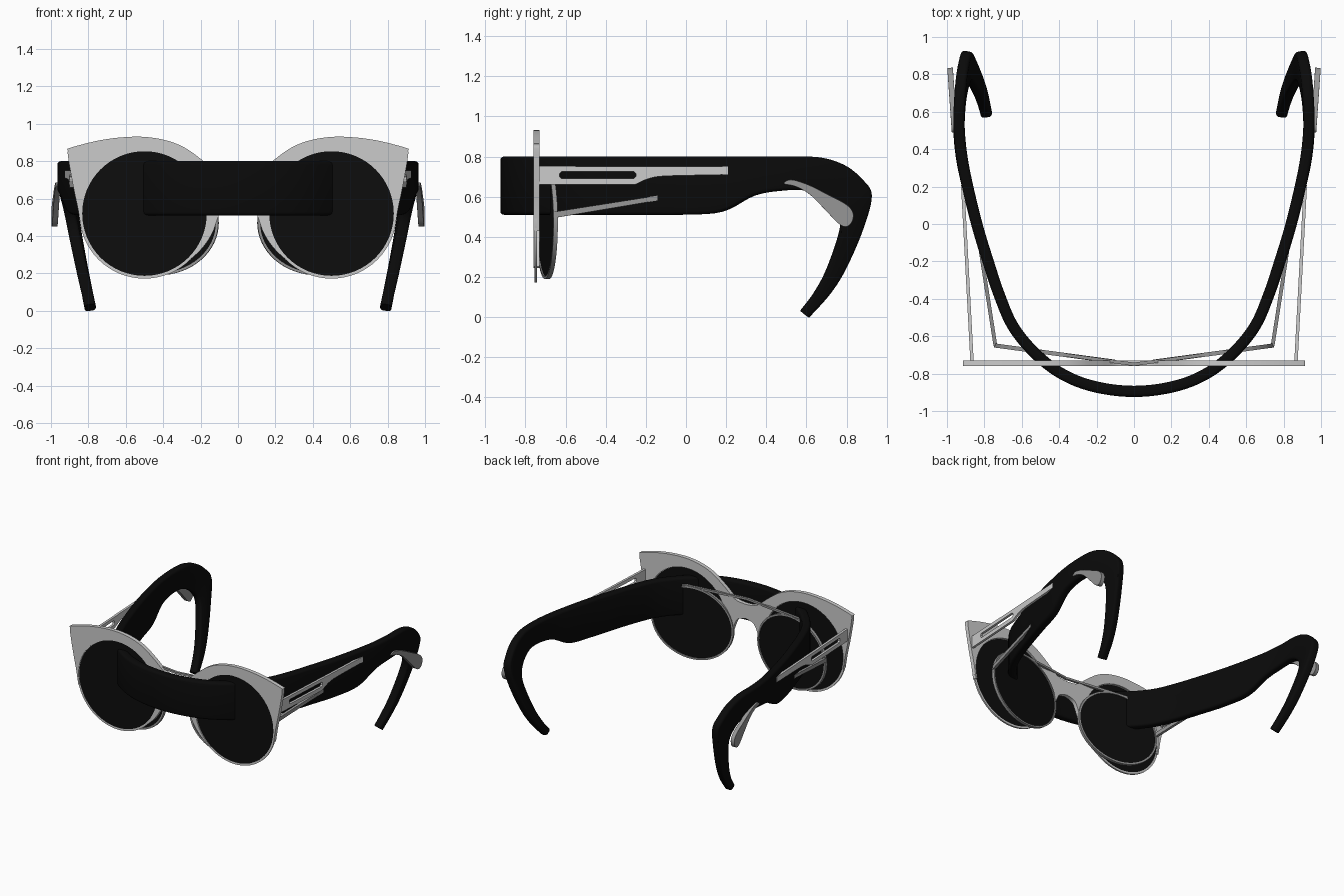
import bpy, bmesh
from math import cos, sin, radians, pi
from mathutils import Vector, Matrix

cube = bpy.data.objects.get("Cube")
if cube:
    bpy.data.objects.remove(cube, do_unlink=True)


def material(name, rgb):
    m = bpy.data.materials.new(name)
    m.use_nodes = True
    m.diffuse_color = (*rgb, 1)
    bsdf = m.node_tree.nodes["Principled BSDF"]
    bsdf.inputs["Base Color"].default_value = (*rgb, 1)
    bsdf.inputs["Roughness"].default_value = 0.6
    return m


BLACK = material("band black", (0.003, 0.003, 0.003))
LENS = material("lens black", (0.004, 0.004, 0.004))
LIGHT = material("light grey", (0.6, 0.6, 0.6))
GREY = material("mid grey", (0.3, 0.3, 0.3))


def smooth_path(pts, steps=6, closed=False):
    """Catmull-Rom through points of any dimension."""
    n, out = len(pts), []
    pick = lambda i: Vector(pts[i % n] if closed else pts[max(0, min(n - 1, i))])
    for i in range(n if closed else n - 1):
        a, b, c, d = (pick(i + k) for k in (-1, 0, 1, 2))
        for s in range(steps):
            t = s / steps
            out.append(0.5 * (2 * b + (c - a) * t + (2 * a - 5 * b + 4 * c - d) * t * t
                              + (3 * b - a - 3 * c + d) * t ** 3))
    if not closed:
        out.append(pick(n - 1))
    return out


def ellipse(cx, cz, rx, rz, n=64):
    return [(cx + rx * cos(2 * pi * i / n), cz + rz * sin(2 * pi * i / n)) for i in range(n)]


def add_object(name, mesh, mat, mirror=True):
    mesh.materials.clear()
    mesh.materials.append(mat)
    obj = bpy.data.objects.new(name, mesh)
    bpy.context.collection.objects.link(obj)
    if mirror:
        obj.modifiers.new("Mirror", "MIRROR").use_clip = True
    bpy.ops.object.select_all(action="DESELECT")
    obj.select_set(True)
    bpy.context.view_layer.objects.active = obj
    bpy.ops.object.shade_smooth_by_angle(angle=radians(35))
    return obj


def plate(name, loops, mat, thick, origin=(0, 0, 0), u=(1, 0, 0)):
    """Flat sheet with holes, drawn along u and up, mirrored across the middle."""
    curve = bpy.data.curves.new(name, "CURVE")
    curve.dimensions, curve.fill_mode, curve.extrude = "2D", "BOTH", thick / 2
    for loop in loops:
        sp = curve.splines.new("POLY")
        sp.points.add(len(loop) - 1)
        for p, q in zip(sp.points, loop):
            p.co = (q[0], q[1], 0, 1)
        sp.use_cyclic_u = True
    temp = bpy.data.objects.new(name + "_outline", curve)
    bpy.context.collection.objects.link(temp)
    deps = bpy.context.evaluated_depsgraph_get()
    mesh = bpy.data.meshes.new_from_object(temp.evaluated_get(deps))
    bpy.data.objects.remove(temp, do_unlink=True)
    u, v = Vector(u).normalized(), Vector((0, 0, 1))
    m = Matrix((u, v, u.cross(v))).transposed().to_4x4()
    m.translation = origin
    mesh.transform(m)
    bm = bmesh.new()
    bm.from_mesh(mesh)
    bmesh.ops.remove_doubles(bm, verts=bm.verts, dist=0.0002)
    bmesh.ops.recalc_face_normals(bm, faces=bm.faces)
    bm.to_mesh(mesh)
    bm.free()
    return add_object(name, mesh, mat)


# Wraparound band with ear hooks: x, outer edge (y, z), inner edge (y, z)
def upright(x, y, low=0.51):
    return (x, y, 0.80, y, low)


half = [upright(0, -0.895), upright(0.2, -0.872), upright(0.37, -0.81), upright(0.52, -0.70),
        upright(0.645, -0.55), upright(0.72, -0.38), upright(0.78, -0.2),
        upright(0.835, -0.02), upright(0.885, 0.18, 0.525),
        (0.92, 0.36, 0.80, 0.34, 0.605), (0.935, 0.52, 0.80, 0.48, 0.63),
        (0.932, 0.67, 0.795, 0.60, 0.63), (0.922, 0.79, 0.757, 0.68, 0.60),
        (0.908, 0.875, 0.69, 0.74, 0.55), (0.892, 0.924, 0.61, 0.77, 0.48),
        (0.87, 0.885, 0.45, 0.75, 0.375), (0.835, 0.80, 0.25, 0.69, 0.215),
        (0.81, 0.72, 0.12, 0.63, 0.11), (0.79, 0.615, 0.0, 0.57, 0.035)]
stations = smooth_path([(-p[0], *p[1:]) for p in half[:0:-1]] + half, 5)
outer = [Vector((p[0], p[1], p[2])) for p in stations]
inner = [Vector((p[0], p[3], p[4])) for p in stations]
mids = [(a + b) / 2 for a, b in zip(outer, inner)]
bm = bmesh.new()
rings, T, R = [], 0.03, 0.018
for i, mid in enumerate(mids):
    tangent = mids[min(i + 1, len(mids) - 1)] - mids[max(i - 1, 0)]
    up = outer[i] - inner[i]
    h = up.length / 2
    up.normalize()
    side = tangent.cross(up).normalized()
    ring = []
    for k, (sx, sz) in enumerate(((1, 1), (-1, 1), (-1, -1), (1, -1))):
        for j in range(4):
            a = radians(90 * k + 30 * j)
            ring.append(bm.verts.new(mid + side * (sx * (T - R) + R * cos(a))
                                     + up * (sz * (h - R) + R * sin(a))))
    rings.append(ring)
for a, b in zip(rings, rings[1:]):
    for j in range(len(a)):
        k = (j + 1) % len(a)
        bm.faces.new((a[j], a[k], b[k], b[j]))
bm.faces.new(rings[0])
bm.faces.new(rings[-1])
bmesh.ops.recalc_face_normals(bm, faces=bm.faces)
band_mesh = bpy.data.meshes.new("wraparound_band")
bm.to_mesh(band_mesh)
bm.free()
add_object("wraparound_band", band_mesh, BLACK, mirror=False)

# Winged front frame: brow, bridge and nose flank around the round lens
CX, CZ = 0.5, 0.52
brow = smooth_path([(0.0, 0.71), (0.09, 0.725), (0.19, 0.805), (0.29, 0.875), (0.4, 0.915),
                    (0.54, 0.931), (0.72, 0.915), (0.895, 0.872), (0.91, 0.855),
                    (0.905, 0.80), (0.88, 0.66), (0.855, 0.54), (0.837, 0.43)])
lens_edge = [(CX + 0.335 * cos(radians(a)), CZ + 0.335 * sin(radians(a)))
             for a in range(-15, 234, 4)]
nose = smooth_path([(0.29, 0.245), (0.2, 0.325), (0.14, 0.41), (0.11, 0.49),
                    (0.07, 0.575), (0.0, 0.60)])
plate("front_frame", [brow + lens_edge + nose], LIGHT, 0.03, (0, -0.745, 0))
plate("front_rim", [ellipse(CX, CZ, 0.348, 0.348), ellipse(CX, CZ, 0.333, 0.333)],
      LIGHT, 0.012, (0, -0.749, 0))
plate("front_lens", [ellipse(CX, CZ, 0.337, 0.337)], LENS, 0.008, (0, -0.75, 0))

# Slotted temple of the front frame, drawn along y
arm = [(-0.735, 0.66), (-0.27, 0.66)] + smooth_path(
    [(-0.25, 0.662), (-0.2, 0.685), (-0.14, 0.70), (-0.05, 0.705)], 4) + [
    (0.21, 0.71), (0.21, 0.75), (-0.735, 0.752)]
slot = [(-0.62, 0.69), (-0.26, 0.69), (-0.25, 0.70), (-0.25, 0.715), (-0.26, 0.725),
        (-0.62, 0.725), (-0.63, 0.715), (-0.63, 0.70)]
plate("slotted_temple", [arm, slot], LIGHT, 0.018, (0.905, 0, 0), (0.053, 1, 0))

# Second, slim frame swept back behind the first
tilt, start = (1, 0.135, 0), (0, -0.75, 0)
plate("inner_rim", [ellipse(0.43, 0.47, 0.325, 0.28), ellipse(0.43, 0.47, 0.312, 0.267)],
      GREY, 0.022, start, tilt)
plate("inner_lens", [ellipse(0.43, 0.47, 0.315, 0.27)], LENS, 0.008, start, tilt)
plate("brow_bar", [[(0, 0.737), (0.55, 0.737), (0.55, 0.753), (0, 0.753)]],
      GREY, 0.018, start, tilt)
plate("slim_temple", [[(-0.66, 0.495), (-0.1, 0.588), (0, 0.604), (0, 0.628),
                       (-0.1, 0.612), (-0.66, 0.525)]],
      GREY, 0.02, (0.842, 0, 0), (0.155, 1, 0))

# Flattened ear tip of the slim temple
tip = smooth_path([(0.49, 0.665), (0.525, 0.685), (0.61, 0.66), (0.71, 0.61), (0.80, 0.562),
                   (0.835, 0.52), (0.83, 0.475), (0.80, 0.45), (0.76, 0.468), (0.70, 0.53),
                   (0.62, 0.61), (0.55, 0.65)], 5, closed=True)
ear = plate("ear_tip", [tip], GREY, 0.03, (0.925, 0, 0), (0.07, 1, 0))
bevel = ear.modifiers.new("Bevel", "BEVEL")
bevel.width, bevel.segments, bevel.angle_limit = 0.008, 2, radians(50)
